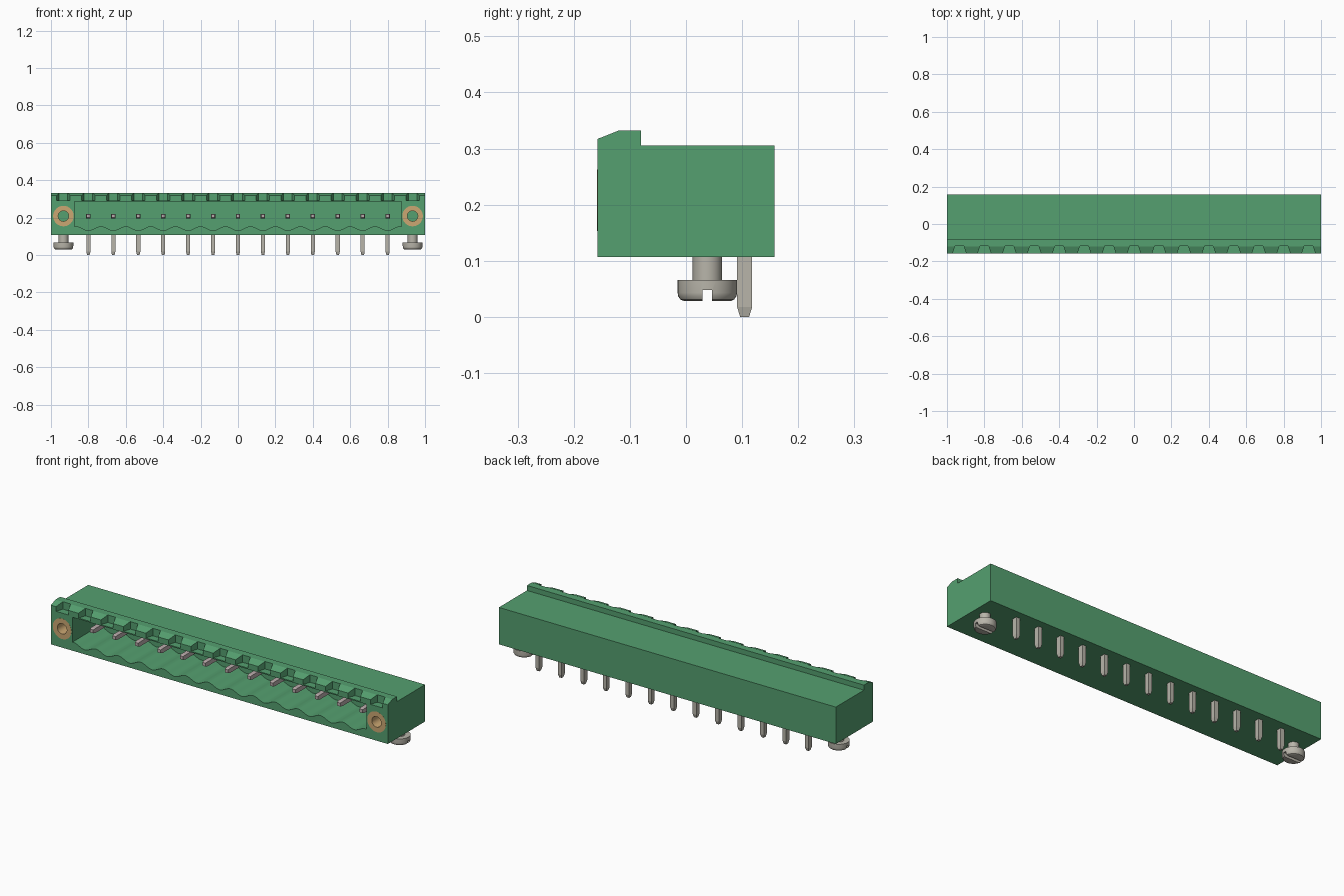
import bpy, bmesh, math
from mathutils import Matrix, Vector

cube = bpy.data.objects.get("Cube")
if cube:
    bpy.data.objects.remove(cube, do_unlink=True)


def material(name, rgb, rough=0.5):
    m = bpy.data.materials.new(name)
    m.use_nodes = True
    m.diffuse_color = (*rgb, 1)
    b = next(n for n in m.node_tree.nodes if n.type == 'BSDF_PRINCIPLED')
    b.inputs["Base Color"].default_value = (*rgb, 1)
    b.inputs["Roughness"].default_value = rough
    return m


GREEN = material("green plastic", (0.09, 0.35, 0.16))
STEEL = material("tin grey metal", (0.48, 0.46, 0.40))
CONTACT = material("contact metal", (0.50, 0.42, 0.42))
BRASS = material("brass", (0.60, 0.39, 0.17))

PITCH = 2 / 15
PIN_X = [(i - 6) * PITCH for i in range(13)]
SCREW_X = [-7 * PITCH, 7 * PITCH]
PIN_Z = 0.208
FRONT = -0.158


def finish(bm, name, mat):
    bmesh.ops.recalc_face_normals(bm, faces=bm.faces)
    me = bpy.data.meshes.new(name)
    bm.to_mesh(me)
    bm.free()
    me.materials.append(mat)
    ob = bpy.data.objects.new(name, me)
    bpy.context.collection.objects.link(ob)
    return ob


def select(ob):
    bpy.ops.object.select_all(action='DESELECT')
    ob.select_set(True)
    bpy.context.view_layer.objects.active = ob


def smooth(ob, degrees):
    select(ob)
    bpy.ops.object.shade_smooth_by_angle(angle=math.radians(degrees))


def prism(bm, points, offset):
    """Close a planar outline and extrude it by offset."""
    face = bm.faces.new([bm.verts.new(p) for p in points])
    ext = bmesh.ops.extrude_face_region(bm, geom=[face], use_keep_orig=True)
    verts = [g for g in ext["geom"] if isinstance(g, bmesh.types.BMVert)]
    bmesh.ops.translate(bm, verts=verts, vec=Vector(offset))


def box(bm, lo, hi):
    prism(bm, [(lo[0], lo[1], lo[2]), (hi[0], lo[1], lo[2]),
               (hi[0], hi[1], lo[2]), (lo[0], hi[1], lo[2])], (0, 0, hi[2] - lo[2]))


def lathe(profile, closed, name, mat):
    """Revolve an (r, z) profile about z."""
    bm = bmesh.new()
    vs = [bm.verts.new((r, 0, z)) for r, z in profile]
    pairs = list(zip(vs, vs[1:])) + ([(vs[-1], vs[0])] if closed else [])
    edges = [bm.edges.new(p) for p in pairs]
    bmesh.ops.spin(bm, geom=vs + edges, cent=(0, 0, 0), axis=(0, 0, 1),
                   angle=2 * math.pi, steps=40)
    bmesh.ops.remove_doubles(bm, verts=bm.verts, dist=1e-5)
    return finish(bm, name, mat)


def cut(ob, cutter):
    mod = ob.modifiers.new("cut", 'BOOLEAN')
    mod.operation, mod.solver, mod.object = 'DIFFERENCE', 'EXACT', cutter
    select(ob)
    bpy.ops.object.modifier_apply(modifier=mod.name)
    bpy.data.objects.remove(cutter, do_unlink=True)


# Housing: side profile with raised front rail
bm = bmesh.new()
side = [(FRONT, 0.107), (0.158, 0.107), (0.158, 0.305), (-0.08, 0.305),
        (-0.08, 0.332), (-0.12, 0.332), (FRONT, 0.317)]
prism(bm, [(-1, y, z) for y, z in side], (2, 0, 0))
housing = finish(bm, "housing", GREEN)

# Cutter: plug cavity with a scalloped floor
bm = bmesh.new()
n = 13 * 16
half = 0.873
floor = []
for i in range(n + 1):
    x = half * (2 * i / n - 1)
    floor.append((x, -0.2, 0.142 - 0.011 * math.cos(2 * math.pi * x / PITCH)))
prism(bm, floor + [(half, -0.2, 0.286), (-half, -0.2, 0.286)], (0, 0.27, 0))
# Cutter: tapered notches along the rail
for i in range(15):
    x = (i - 7) * PITCH
    prism(bm, [(x - 0.043, -0.178, 0.292), (x + 0.043, -0.178, 0.292),
               (x + 0.023, -0.118, 0.292), (x - 0.023, -0.118, 0.292)], (0, 0, 0.1))
# Cutter: bores for the threaded inserts
for x in SCREW_X:
    ring = [(x + 0.055 * math.cos(a), -0.2, PIN_Z + 0.055 * math.sin(a))
            for a in (2 * math.pi * k / 40 for k in range(40))]
    prism(bm, ring, (0, 0.19, 0))
cut(housing, finish(bm, "housing_cutter", GREEN))
smooth(housing, 15)

# Contacts: horizontal blade in the cavity and solder tail below
for i, x in enumerate(PIN_X, 1):
    bm = bmesh.new()
    w, t = 0.012, 0.009
    box(bm, (x - w, -0.083, PIN_Z - w), (x + w, 0.09, PIN_Z + w))
    front = [v for v in bm.verts if v.co.y < 0]
    tip = bmesh.ops.extrude_face_region(
        bm, geom=[f for f in bm.faces if all(v in front for v in f.verts)])
    for v in (g for g in tip["geom"] if isinstance(g, bmesh.types.BMVert)):
        v.co = (x + (v.co.x - x) * t / w, -0.098, PIN_Z + (v.co.z - PIN_Z) * t / w)
    finish(bm, f"contact_blade_{i}", CONTACT)

    bm = bmesh.new()
    rings = []
    for z, wx, wy in [(0.0, 0.007, 0.008), (0.018, 0.011, 0.0135), (0.12, 0.011, 0.0135)]:
        rings.append([bm.verts.new((x + sx * wx, 0.1045 + sy * wy, z))
                      for sx, sy in ((-1, -1), (1, -1), (1, 1), (-1, 1))])
    for a, b in zip(rings, rings[1:]):
        for k in range(4):
            bm.faces.new((a[k], a[(k + 1) % 4], b[(k + 1) % 4], b[k]))
    bm.faces.new(rings[0])
    bm.faces.new(rings[-1])
    finish(bm, f"solder_tail_{i}", STEEL)

for label, x in zip(("right", "left"), SCREW_X):
    # Brass insert flush with the front
    insert = lathe([(0.028, 0), (0.055, 0), (0.055, 0.148), (0.028, 0.148)],
                   True, f"threaded_insert_{label}", BRASS)
    insert.data.transform(Matrix.Translation((x, FRONT - 0.0005, PIN_Z))
                          @ Matrix.Rotation(math.radians(-90), 4, 'X'))
    smooth(insert, 30)

    # Slotted screw underneath
    screw = lathe([(0, 0.028), (0.041, 0.028), (0.048, 0.031), (0.052, 0.037),
                   (0.053, 0.043), (0.053, 0.066), (0.026, 0.066), (0.026, 0.115),
                   (0, 0.115)], False, f"screw_{label}", STEEL)
    bm = bmesh.new()
    box(bm, (-0.1, -0.0085, 0), (0.1, 0.0085, 0.048))
    cut(screw, finish(bm, "slot_cutter", STEEL))
    screw.data.transform(Matrix.Translation((x, 0.038, 0)))
    smooth(screw, 30)
